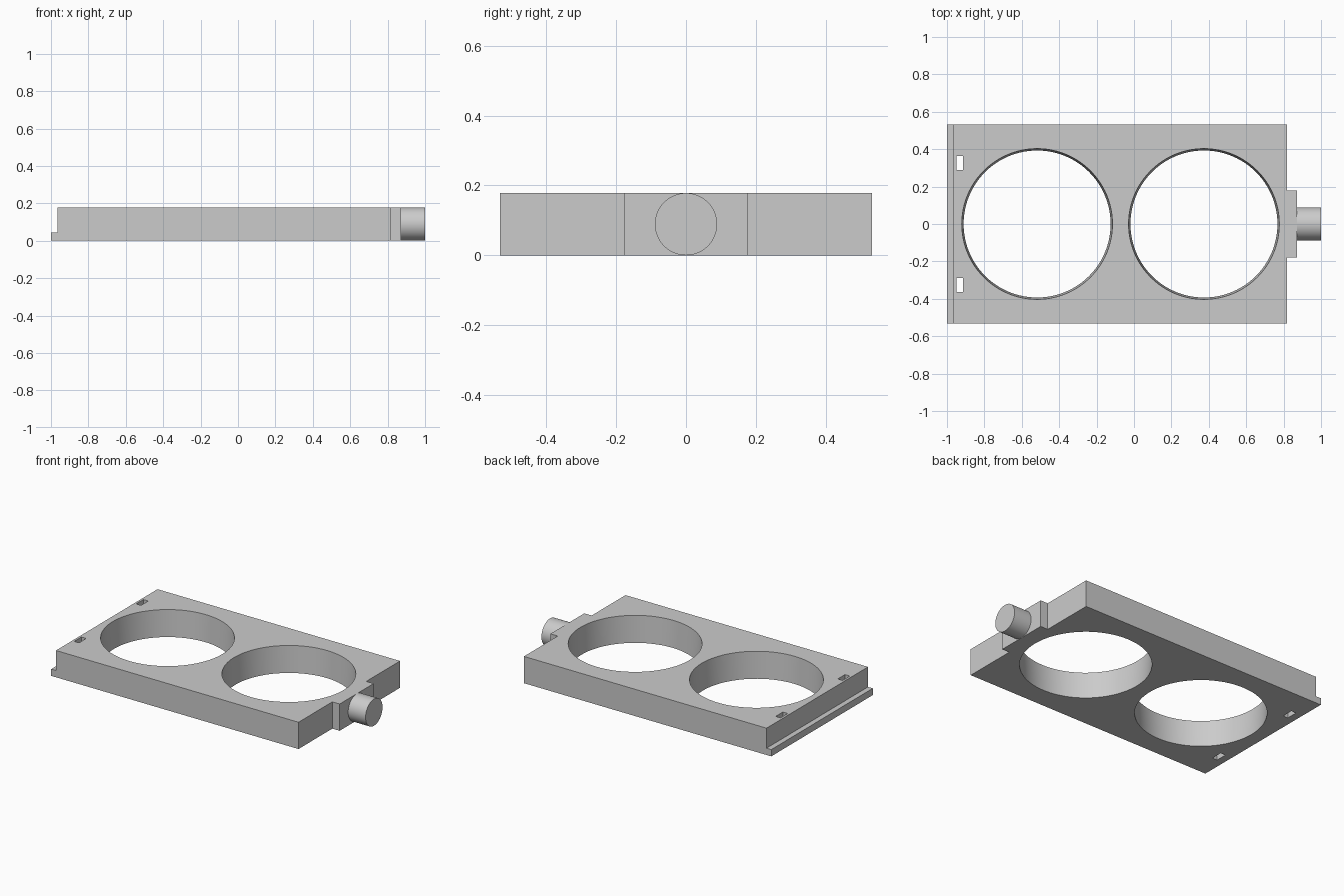
import bpy, bmesh
from math import pi, radians
from mathutils import Matrix, Vector

cube = bpy.data.objects.get("Cube")
if cube:
    bpy.data.objects.remove(cube, do_unlink=True)

HEIGHT = 0.178
HALF_DEPTH = 0.533

grey = bpy.data.materials.new("plain grey")
grey.use_nodes = True
colour = (0.6, 0.6, 0.6, 1)
grey.diffuse_color = colour
grey.node_tree.nodes["Principled BSDF"].inputs["Base Color"].default_value = colour


def make_object(name, bm):
    bmesh.ops.recalc_face_normals(bm, faces=bm.faces)
    mesh = bpy.data.meshes.new(name)
    bm.to_mesh(mesh)
    bm.free()
    mesh.materials.append(grey)
    obj = bpy.data.objects.new(name, mesh)
    bpy.context.collection.objects.link(obj)
    return obj


def box(name, low, high):
    low, high = Vector(low), Vector(high)
    bm = bmesh.new()
    bmesh.ops.create_cube(bm, size=1, matrix=Matrix.Translation((low + high) / 2)
                          @ Matrix.Diagonal((high - low).to_4d()))
    return make_object(name, bm)


def cone(name, r_low, r_high, length, matrix):
    bm = bmesh.new()
    bmesh.ops.create_cone(bm, cap_ends=True, segments=96, radius1=r_low,
                          radius2=r_high, depth=length, matrix=matrix)
    return make_object(name, bm)


def smooth(obj):
    bpy.ops.object.select_all(action="DESELECT")
    obj.select_set(True)
    bpy.context.view_layer.objects.active = obj
    bpy.ops.object.shade_smooth_by_angle(angle=radians(30))


# Plate: stepped side profile with a low lip on the left edge
profile = [(-1, 0), (0.818, 0), (0.818, HEIGHT), (-0.965, HEIGHT),
           (-0.965, 0.045), (-1, 0.045)]
bm = bmesh.new()
face = bm.faces.new([bm.verts.new((x, -HALF_DEPTH, z)) for x, z in profile])
swept = bmesh.ops.extrude_face_region(bm, geom=[face])["geom"]
bmesh.ops.translate(bm, vec=(0, 2 * HALF_DEPTH, 0),
                    verts=[v for v in swept if isinstance(v, bmesh.types.BMVert)])
plate = make_object("plate", bm)

# Two slightly tapered round openings and two small through slots
cutters = [cone("opening_cutter", 0.391, 0.405, HEIGHT * 1.4,
                Matrix.Translation((x, 0, HEIGHT / 2))) for x in (-0.518, 0.374)]
for side in (-1, 1):
    ys = sorted((side * 0.288, side * 0.364))
    cutters.append(box("slot_cutter", (-0.95, ys[0], -0.1), (-0.914, ys[1], 0.3)))

for cutter in cutters:
    cutter.hide_render = True
    cut = plate.modifiers.new("cut", "BOOLEAN")
    cut.operation = "DIFFERENCE"
    cut.solver = "EXACT"
    cut.object = cutter

# Apply the cuts and drop the cutters
bpy.context.view_layer.update()
cut_mesh = bpy.data.meshes.new_from_object(
    plate.evaluated_get(bpy.context.evaluated_depsgraph_get()))
plate.modifiers.clear()
plate.data = cut_mesh
for cutter in cutters:
    bpy.data.objects.remove(cutter, do_unlink=True)
smooth(plate)

# Mounting block and round peg on the right edge
box("peg_block", (0.818, -0.178, 0), (0.872, 0.178, HEIGHT))
peg = cone("peg", HEIGHT / 2, HEIGHT / 2, 0.128,
           Matrix.Translation((0.936, 0, HEIGHT / 2)) @ Matrix.Rotation(pi / 2, 4, "Y"))
smooth(peg)
